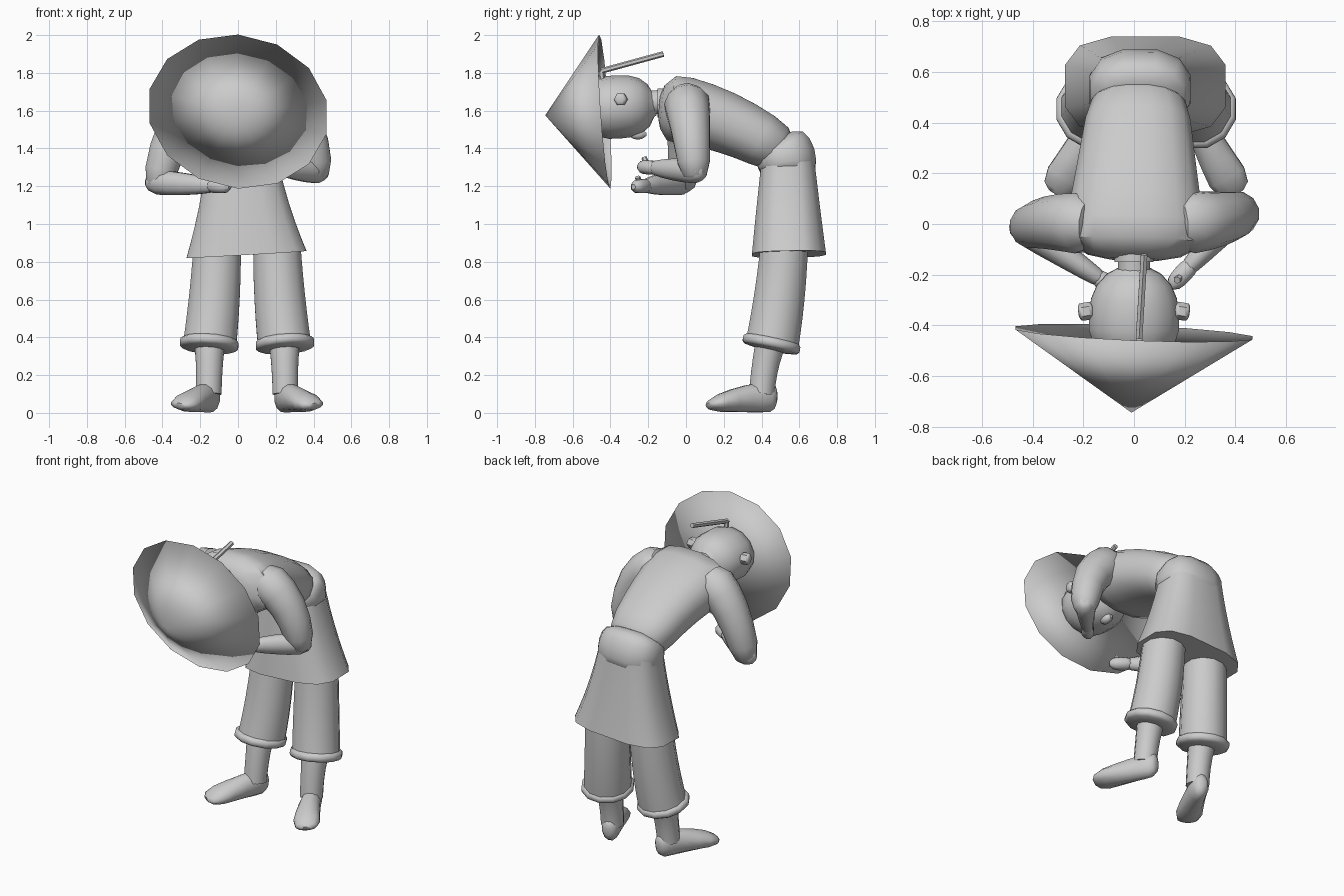
import bpy, bmesh, math
from mathutils import Vector

if "Cube" in bpy.data.objects:
    bpy.data.objects.remove(bpy.data.objects["Cube"])

grey = bpy.data.materials.new("plain_grey")
grey.use_nodes = True
colour = (.6, .6, .6, 1)
grey.diffuse_color = colour
grey.node_tree.nodes["Principled BSDF"].inputs["Base Color"].default_value = colour

ACROSS = Vector((1, 0, 0))
UPWARD = Vector((0, 0, 1))


def finish(name, bm, angle=50):
    """Turn a bmesh into a named, smoothly shaded object."""
    bmesh.ops.recalc_face_normals(bm, faces=bm.faces[:])
    mesh = bpy.data.meshes.new(name)
    bm.to_mesh(mesh)
    bm.free()
    mesh.materials.append(grey)
    obj = bpy.data.objects.new(name, mesh)
    bpy.context.collection.objects.link(obj)
    bpy.ops.object.select_all(action="DESELECT")
    obj.select_set(True)
    bpy.context.view_layer.objects.active = obj
    bpy.ops.object.shade_smooth_by_angle(angle=math.radians(angle))


def bridge(bm, first, second):
    """Join two rings of vertices with quads."""
    count = len(first)
    for i in range(count):
        j = (i + 1) % count
        bm.faces.new((first[i], first[j], second[j], second[i]))


def blend(values, t):
    """Quadratic curve through a start, a control and an end value."""
    start, control, end = values
    return start * (1 - t) ** 2 + control * 2 * t * (1 - t) + end * t ** 2


def circle(sides):
    """Cosine and sine pairs around a full turn."""
    angles = [math.tau * (i + .5) / sides for i in range(sides)]
    return [(math.cos(a), math.sin(a)) for a in angles]


def soften(value, power):
    """Push a circle coordinate outward towards a rounded square."""
    return math.copysign(abs(value) ** power, value)


def limb(name, joints, widths, depths=None, ref=ACROSS, sides=12, power=1, blunt=None, steps=8):
    """Skin a tapered form along a bent path; blunt rounds off both ends."""
    depths = depths or widths
    start, control, end = [Vector(joint) for joint in joints]
    bm = bmesh.new()
    rings = []
    for step in range(steps + 1):
        t = (1 - math.cos(math.pi * step / steps)) / 2
        centre = blend((start, control, end), t)
        along = ((control - start) * (1 - t) + (end - control) * t).normalized()
        u = (ref - along * ref.dot(along)).normalized()
        v = along.cross(u)
        scale = 1
        if blunt:
            scale = max(.35, math.sqrt(1 - abs(2 * t - 1) ** blunt))
        u *= blend(widths, t) * scale
        v *= blend(depths, t) * scale
        rings.append([bm.verts.new(centre + u * soften(c, power) + v * soften(s, power))
                      for c, s in circle(sides)])
    for first, second in zip(rings, rings[1:]):
        bridge(bm, first, second)
    bm.faces.new(rings[0])
    bm.faces.new(rings[-1])
    finish(name, bm)


def straight(name, start, end, radius, **options):
    """A limb with no bend and one radius."""
    middle = (Vector(start) + Vector(end)) / 2
    limb(name, (start, middle, end), (radius, radius, radius), **options)


def mirrored(joints, axis=.048):
    return [(2 * axis - x, y, z) for x, y, z in joints]


def conical_hat(name, centre, radius, height, hollow):
    """A cone and a shallow inner cone sharing a slightly tilted, oval rim."""
    bm = bmesh.new()
    rim = []
    for c, s in circle(14):
        tilt = -.03 * s - .02 * c
        rim.append(bm.verts.new(centre + Vector((radius * c, tilt, radius * .85 * s - .03 * c))))
    for depth in (height, hollow):
        tip = bm.verts.new(centre + Vector((-.01, -depth, -.02)))
        for i, vert in enumerate(rim):
            bm.faces.new((vert, rim[i - 1], tip))
    finish(name, bm, angle=180)


# Hat
conical_hat("hat", Vector((0, -.43, 1.595)), radius=.48, height=.315, hollow=.08)

# Head, bowed so that the face looks down
crown, nape = Vector((0, -.55, 1.61)), Vector((0, -.16, 1.63))
limb("head", (crown, (crown + nape) / 2, nape), (.18, .2, .15), (.17, .17, .16),
     sides=14, blunt=3, steps=10)
straight("neck", (0, -.24, 1.64), (0, -.08, 1.65), .065)
straight("nose", (0, -.3, 1.475), (0, -.21, 1.475), .03, sides=8, blunt=2)
for side, label in ((-1, "right"), (1, "left")):
    straight(label + "_ear", (side * .16, -.34, 1.66), (side * .22, -.35, 1.66), .035,
             ref=UPWARD, sides=6, blunt=8)

# Hair queue, kinked above the nape
kink = (.02, -.45, 1.81)
straight("hair_queue_root", (.02, -.44, 1.74), kink, .015, sides=6)
straight("hair_queue", kink, (.04, -.12, 1.9), .015, sides=6)

# Torso leaning forward from the waist, with a neckband
waist = Vector((.02, .54, 1.36))
limb("torso", ((0, -.14, 1.62), (.01, .2, 1.59), waist), (.3, .24, .19), (.19, .17, .13),
     sides=16, power=.85, blunt=10, steps=10)
straight("neckband", (0, -.15, 1.64), (0, -.09, 1.64), .08)

# Waist fold and flared skirt
limb("waist_fold", ((.02, .49, 1.45), (.02, .54, 1.38), (.03, .54, 1.24)),
     (.17, .23, .19), (.12, .19, .14), power=.8, blunt=8)
limb("tunic_skirt", (waist, (.03, .54, 1.1), (.045, .545, .84)),
     (.19, .23, .325), (.14, .17, .2), power=.65)

# Legs: the left one mirrors the right
hip, knee, ankle = (-.11, .52, .88), (-.12, .5, .6), (-.15, .455, .36)
cuff_top, cuff_base = (-.15, .46, .4), (-.155, .445, .33)
cuff_middle = (Vector(cuff_top) + Vector(cuff_base)) / 2
heel, instep, toe = (-.13, .48, .08), (-.17, .35, .09), (-.31, .12, .04)
for label, place in (("right", list), ("left", mirrored)):
    limb(label + "_trouser", place((hip, knee, ankle)), (.13, .14, .145))
    limb(label + "_cuff", place((cuff_top, cuff_middle, cuff_base)), (.15, .17, .15), blunt=6)
    limb(label + "_shin", place((cuff_top, (-.15, .42, .3), (-.155, .4, .1))), (.09, .07, .07))
    limb(label + "_foot", place((heel, instep, toe)), (.05, .06, .09), (.08, .09, .035), blunt=10)

# Arms: sleeves hang from the shoulders, forearms fold in under the head
arms = (("right", -1, .36, Vector((-.43, -.02, 1.22)), Vector((-.1, -.24, 1.2))),
        ("left", 1, .4, Vector((.42, .05, 1.28)), Vector((.19, -.2, 1.3))))
for label, side, spread, elbow, palm in arms:
    shoulder = Vector((side * .16, 0, 1.66))
    bend = Vector((side * spread, .02, 1.58))
    limb(label + "_sleeve", (shoulder, bend, elbow - UPWARD * .05), (.13, .11, .08), blunt=12)
    reach = (palm - elbow).normalized()
    limb(label + "_forearm", (elbow - reach * .06, (elbow + palm) / 2, palm),
         (.07, .07, .03), (.07, .05, .03), ref=UPWARD, sides=10, blunt=8)
    straight(label + "_hand", palm - reach * .08, palm + reach * .07, .04,
             ref=UPWARD, sides=8, blunt=3)
    straight(label + "_thumb", palm, palm + UPWARD * .05 + reach * .03, .015, sides=6)
